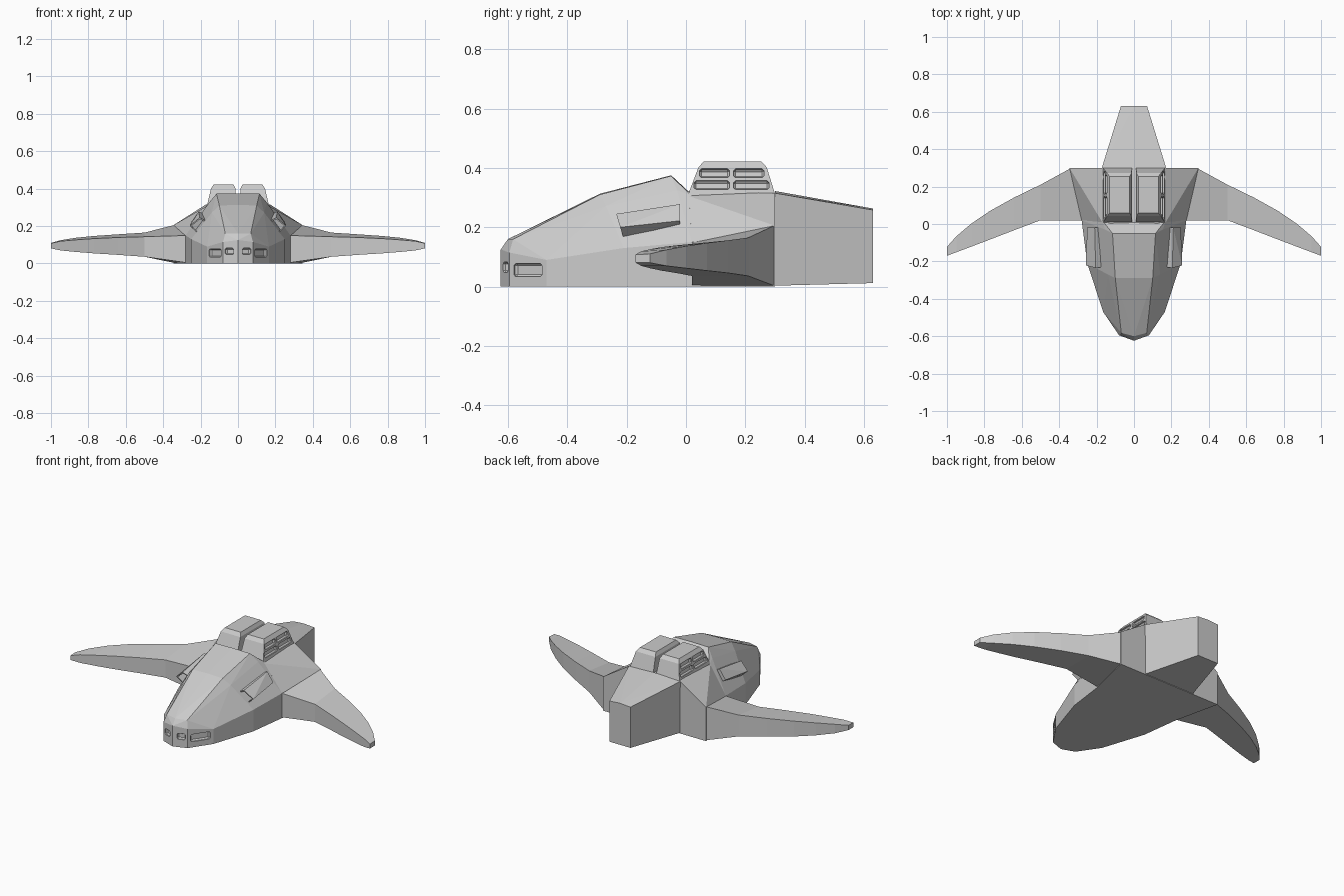
import bpy, bmesh, math
from mathutils import Matrix, Vector

if "Cube" in bpy.data.objects:
    bpy.data.objects.remove(bpy.data.objects["Cube"])


def finish(bm, name, mirror=False):
    bmesh.ops.recalc_face_normals(bm, faces=bm.faces)
    me = bpy.data.meshes.new(name)
    bm.to_mesh(me)
    bm.free()
    ob = bpy.data.objects.new(name, me)
    bpy.context.collection.objects.link(ob)
    if mirror:
        add_mirror(ob)
    return ob


def add_mirror(ob):
    m = ob.modifiers.new("Mirror", 'MIRROR')
    m.use_axis[0] = True


def solid(points, both=False):
    """Faceted convex block from its corner points."""
    bm = bmesh.new()
    for x, y, z in points:
        bm.verts.new((x, y, z))
        if both and x > 0:
            bm.verts.new((-x, y, z))
    r = bmesh.ops.convex_hull(bm, input=bm.verts)
    junk = {v for v in r["geom_interior"] + r["geom_unused"]
            if isinstance(v, bmesh.types.BMVert)}
    bmesh.ops.delete(bm, geom=list(junk), context='VERTS')
    bmesh.ops.dissolve_limit(bm, angle_limit=math.radians(1.5),
                             verts=bm.verts, edges=bm.edges)
    return bm


def cut(ob, name, slots):
    """Sink bevelled slots; each slot is (centre, size, rotation matrix)."""
    bm = bmesh.new()
    for c, s, rot in slots:
        mat = Matrix.Translation(c) @ rot @ Matrix.Diagonal((*s, 1))
        vs = bmesh.ops.create_cube(bm, size=1, matrix=mat)["verts"]
        es = list({e for v in vs for e in v.link_edges})
        bmesh.ops.bevel(bm, geom=es, offset=0.007, segments=1,
                        affect='EDGES', profile=0.5)
    cutter = finish(bm, name)
    cutter.hide_render = True
    cutter.hide_viewport = True
    b = ob.modifiers.new("Slots", 'BOOLEAN')
    b.operation = 'DIFFERENCE'
    b.solver = 'EXACT'
    b.object = cutter


# Forward hull: blunt nose, stepped top panel and sloped flanks
nose = finish(solid([
    (0, -.624, 0), (0, -.624, .125), (.08, -.595, 0), (.08, -.595, .115),
    (0, -.6, .16), (.068, -.582, .16),
    (.165, -.47, 0), (.165, -.47, .09),
    (0, -.29, .313), (.1, -.29, .31), (.14, -.27, .272),
    (.25, -.21, 0), (.25, -.21, .13),
    (0, -.05, .375), (.115, -.05, .373), (.155, -.03, .325),
    (0, 0, .325), (.13, 0, .325), (.17, .02, .305),
    (.28, .02, .15), (.28, .02, 0), (0, .02, 0), (0, .02, .31)], True), "forward_hull")

# Nose slots: one small and one long on each side
slots = []
for s in (1, -1):
    for x, y, l, z, h, ang in ((.046, -.608, .048, .065, .036, .345),
                               (.123, -.533, .115, .056, .044, .974)):
        slots.append((Vector((s * x, y, z)), (l, .03, h),
                      Matrix.Rotation(s * ang, 4, 'Z')))
cut(nose, "nose_slot_cutter", slots)

# Middle hull flaring toward the wing roots
finish(solid([
    (.13, .0, .322), (.17, .01, .305), (.28, .02, .15), (.28, .02, 0),
    (.172, .3, .315), (.345, .3, .205), (.345, .3, 0)], True), "middle_hull")

# Tapered tail block with a slight centre ridge
finish(solid([
    (.172, .29, .003), (.172, .3, .315), (0, .3, .322),
    (.07, .63, .012), (.07, .63, .258), (0, .63, .263)], True), "tail_block")

# Wings: lofted from four-sided sections
# (lead x, lead y, lead top, rear x, rear y, rear top, bottom)
sections = [(.26, .02, .15, .335, .3, .207, .002),
            (.5, .02, .143, .5, .21, .165, .036),
            (.64, -.033, .139, .64, .142, .156, .046),
            (.77, -.083, .133, .77, .07, .147, .054),
            (.87, -.121, .126, .87, .002, .137, .062),
            (.95, -.151, .119, .95, -.066, .124, .070),
            (1.0, -.17, .108, 1.0, -.122, .110, .081)]
bm = bmesh.new()
rings = []
for lx, ly, lt, rx, ry, rt, b in sections:
    rings.append([bm.verts.new(p) for p in
                  ((lx, ly, b), (lx, ly, lt), (rx, ry, rt), (rx, ry, b))])
for a, b in zip(rings, rings[1:]):
    for i in range(4):
        j = (i + 1) % 4
        bm.faces.new((a[i], a[j], b[j], b[i]))
bm.faces.new(rings[0])
bm.faces.new(rings[-1])
finish(bm, "wings", True)

# Twin engine pods on the back with slotted outer walls
pts = []
for x0, x1, y0, y1, z in ((.01, .167, .005, .302, .305),
                          (.014, .144, .042, .272, .402),
                          (.024, .13, .06, .253, .422)):
    pts += [(x, y, z) for x in (x0, x1) for y in (y0, y1)]
pods = finish(solid(pts), "engine_pods")
lean = Matrix.Rotation(-.233, 4, 'Y')
cut(pods, "pod_slot_cutter", [
    (Vector((x, (y0 + y1) / 2, z)), (.03, y1 - y0, .031), lean)
    for x, z, spans in ((.158, .342, ((.027, .147), (.16, .28))),
                        (.148, .382, ((.045, .147), (.16, .263))))
    for y0, y1 in spans])
add_mirror(pods)

# Side intakes: boxes on the flanks, hollowed at the front
front = [(.155, .22), (.205, .245), (.258, .2), (.208, .155)]
rear = [(.15, .25), (.21, .278), (.25, .222), (.2, .19)]
bm = solid([(x, -.235 + (.245 - z) * .3, z) for x, z in front] +
           [(x, -.02, z) for x, z in rear])
bm.normal_update()
mouth = min(bm.faces, key=lambda f: f.normal.y)
bmesh.ops.inset_region(bm, faces=[mouth], thickness=.009)
hole = bmesh.ops.extrude_discrete_faces(bm, faces=[mouth])["faces"][0]
bmesh.ops.translate(bm, verts=hole.verts, vec=(0, .06, 0))
finish(bm, "side_intakes", True)
